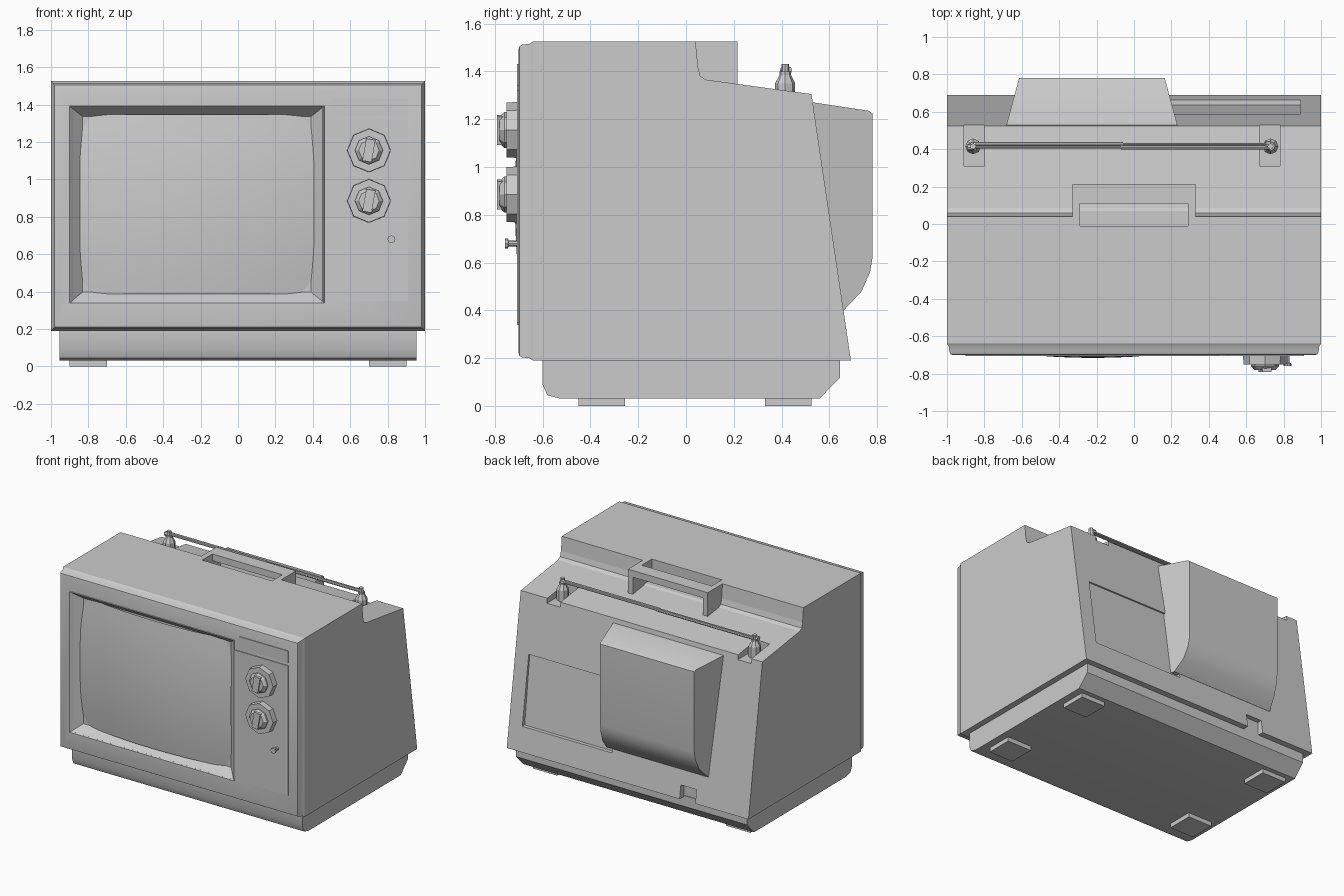
import bpy, bmesh, math
from mathutils import Matrix, Vector

if "Cube" in bpy.data.objects:
    bpy.data.objects.remove(bpy.data.objects["Cube"])


def finish(name, bm, smooth=None):
    bmesh.ops.recalc_face_normals(bm, faces=bm.faces)
    me = bpy.data.meshes.new(name)
    bm.to_mesh(me)
    bm.free()
    ob = bpy.data.objects.new(name, me)
    bpy.context.collection.objects.link(ob)
    if smooth:
        bpy.ops.object.select_all(action='DESELECT')
        ob.select_set(True)
        bpy.context.view_layer.objects.active = ob
        bpy.ops.object.shade_smooth_by_angle(angle=math.radians(smooth))
    return ob


def skin(name, loops, caps=True, smooth=None):
    """Bridge equal-length point loops into a solid."""
    bm = bmesh.new()
    rings = [[bm.verts.new(p) for p in loop] for loop in loops]
    n = len(rings[0])
    for a, b in zip(rings, rings[1:]):
        for i in range(n):
            j = (i + 1) % n
            bm.faces.new((a[i], a[j], b[j], b[i]))
    if caps:
        bm.faces.new(rings[0])
        bm.faces.new(rings[-1])
    return finish(name, bm, smooth)


def prism(name, profile, x0, x1, taper=0.0, smooth=None):
    """Extrude a (y, z) profile along x, narrowing by taper per unit y."""
    y0 = profile[0][0]
    return skin(name, [[(x0 + taper * (y - y0), y, z) for y, z in profile],
                       [(x1 - taper * (y - y0), y, z) for y, z in profile]], smooth=smooth)


def box(name, x0, x1, y0, y1, z0, z1):
    return prism(name, [(y0, z0), (y1, z0), (y1, z1), (y0, z1)], x0, x1)


def rect(y, x0, x1, z0, z1):
    return [(x0, y, z0), (x1, y, z0), (x1, y, z1), (x0, y, z1)]


def lathe(name, origin, axis, steps, sides=8):
    """Revolve (radius, distance) steps around an axis."""
    rot = {'X': Matrix.Rotation(math.pi / 2, 3, 'Y'),
           'Y': Matrix.Rotation(math.pi / 2, 3, 'X'),
           'Z': Matrix.Identity(3)}[axis]
    loops = []
    for r, t in steps:
        loops.append([Vector(origin) + rot @ Vector((r * math.cos(2 * math.pi * k / sides),
                      r * math.sin(2 * math.pi * k / sides), t)) for k in range(sides)])
    return skin(name, loops)


def cut(ob, cutter):
    cutter.hide_render = True
    m = ob.modifiers.new("cut", 'BOOLEAN')
    m.object = cutter
    m.operation = 'DIFFERENCE'
    m.solver = 'EXACT'
    bpy.context.view_layer.objects.active = ob
    bpy.ops.object.modifier_apply(modifier=m.name)
    bpy.data.objects.remove(cutter)


# Cabinet with stepped top and sloping back
cabinet = prism("cabinet", [(-0.64, 0.19), (-0.64, 1.525), (0.04, 1.525), (0.05, 1.42),
                            (0.06, 1.38), (0.085, 1.365), (0.525, 1.305), (0.69, 0.19)], -1, 1)
# Handle slot, antenna pockets, cable notch and shallow rear panel recess
cut(cabinet, box("slot_cutter", -0.29, 0.29, -0.01, 0.11, 1.375, 1.6))
for x in (-0.855, 0.725):
    cut(cabinet, box("pocket_cutter", x - 0.055, x + 0.055, 0.31, 0.6, 1.27, 1.5))
cut(cabinet, box("notch_cutter", -0.56, -0.43, 0.64, 0.8, 0.1, 0.29))
cut(cabinet, prism("panel_cutter", [(0.635, 0.37), (0.75, 0.37), (0.68, 0.88), (0.575, 0.88)],
                   0.15, 0.89))

# Carry handle: bar with two legs
box("handle_bar", -0.33, 0.33, 0.11, 0.215, 1.475, 1.525)
for side, x in (("left", -0.33), ("right", 0.29)):
    prism("handle_leg_" + side, [(0.03, 1.36), (0.215, 1.335), (0.215, 1.525), (0.03, 1.525)],
          x, x + 0.04)

# Rear tube housing, tapering toward the back
prism("tube_housing", [(0.50, 1.275), (0.765, 1.235), (0.78, 1.225), (0.78, 0.62), (0.77, 0.56),
                       (0.735, 0.48), (0.66, 0.40), (0.50, 0.40)],
      -0.69, 0.24, taper=0.27, smooth=30)

# Front bezel with rounded rim, cut by a funnel-shaped screen opening
bezel = skin("bezel", [rect(y, -1 + d, 1 - d, 0.19 + d, 1.525 - d) for y, d in
                       ((-0.60, 0.005), (-0.64, 0.0), (-0.655, 0.01), (-0.685, 0.013),
                        (-0.697, 0.02), (-0.70, 0.03))], smooth=40)
cut(bezel, skin("screen_cutter", [rect(-0.72, -0.91, 0.47, 0.33, 1.40),
                                  rect(-0.61, -0.81, 0.37, 0.415, 1.315)]))

# Sloped screen surround
skin("screen_surround", [rect(-0.69, -0.905, 0.465, 0.335, 1.395),
                         rect(-0.706, -0.90, 0.46, 0.34, 1.39),
                         rect(-0.62, -0.81, 0.37, 0.415, 1.32)], caps=False)

# Bulging picture tube glass
bm = bmesh.new()
bmesh.ops.create_grid(bm, x_segments=12, y_segments=10, size=1)
for v in bm.verts:
    dx, dz = v.co.x * 0.625, v.co.y * 0.48
    v.co = (-0.22 + dx, -0.716 + 0.14 * (dx * dx + dz * dz), 0.868 + dz)
finish("screen_glass", bm, 40)

# Control panel and name plate area
box("control_panel", 0.462, 0.91, -0.706, -0.69, 0.35, 1.32)
box("upper_plate", 0.50, 0.91, -0.706, -0.69, 1.34, 1.43)

# Channel knobs with grip bars
for i, z in enumerate((1.155, 0.885)):
    lathe("knob_skirt_%d" % i, (0.70, -0.70, z), 'Y', [(0.117, 0), (0.115, 0.05)])
    lathe("knob_cap_%d" % i, (0.70, -0.74, z), 'Y', [(0.075, 0), (0.075, 0.02), (0.055, 0.04)])
    grip = box("knob_grip_%d" % i, -0.025, 0.025, -0.79, -0.74, -0.06, 0.06)
    grip.location = (0.70, 0, z)
    grip.rotation_euler = (0, math.radians(10), 0)

# Power button
lathe("power_button", (0.82, -0.70, 0.68), 'Y',
      [(0.012, 0), (0.012, 0.042), (0.021, 0.045), (0.021, 0.058)])

# Plinth and feet
prism("plinth", [(-0.60, 0.20), (-0.60, 0.09), (-0.58, 0.045), (-0.53, 0.032), (0.56, 0.032),
                 (0.645, 0.12), (0.645, 0.20)], -0.955, 0.955, smooth=40)
for sx in (-0.80, 0.80):
    for y0, y1 in ((-0.45, -0.255), (0.33, 0.525)):
        box("foot", sx - 0.10, sx + 0.10, y0, y1, 0, 0.04)

# Folded telescopic antennas on swivel posts
for side, x in (("left", -0.86), ("right", 0.73)):
    lathe("antenna_post_" + side, (x, 0.415, 0), 'Z',
          [(0.042, 1.26), (0.042, 1.35), (0.024, 1.385), (0.024, 1.40)])
    lathe("antenna_pivot_" + side, (x, 0.415, 0), 'Z', [(0.016, 1.39), (0.016, 1.43)])
lathe("antenna_rod_left", (-0.86, 0.427, 1.405), 'X',
      [(0.011, 0), (0.011, 0.8), (0.007, 0.8), (0.007, 1.56), (0.017, 1.565), (0.017, 1.59)])
lathe("antenna_rod_right", (0.73, 0.410, 1.405), 'X',
      [(0.011, 0), (0.011, -0.8), (0.007, -0.8), (0.007, -1.58), (0.017, -1.59), (0.017, -1.62)])
